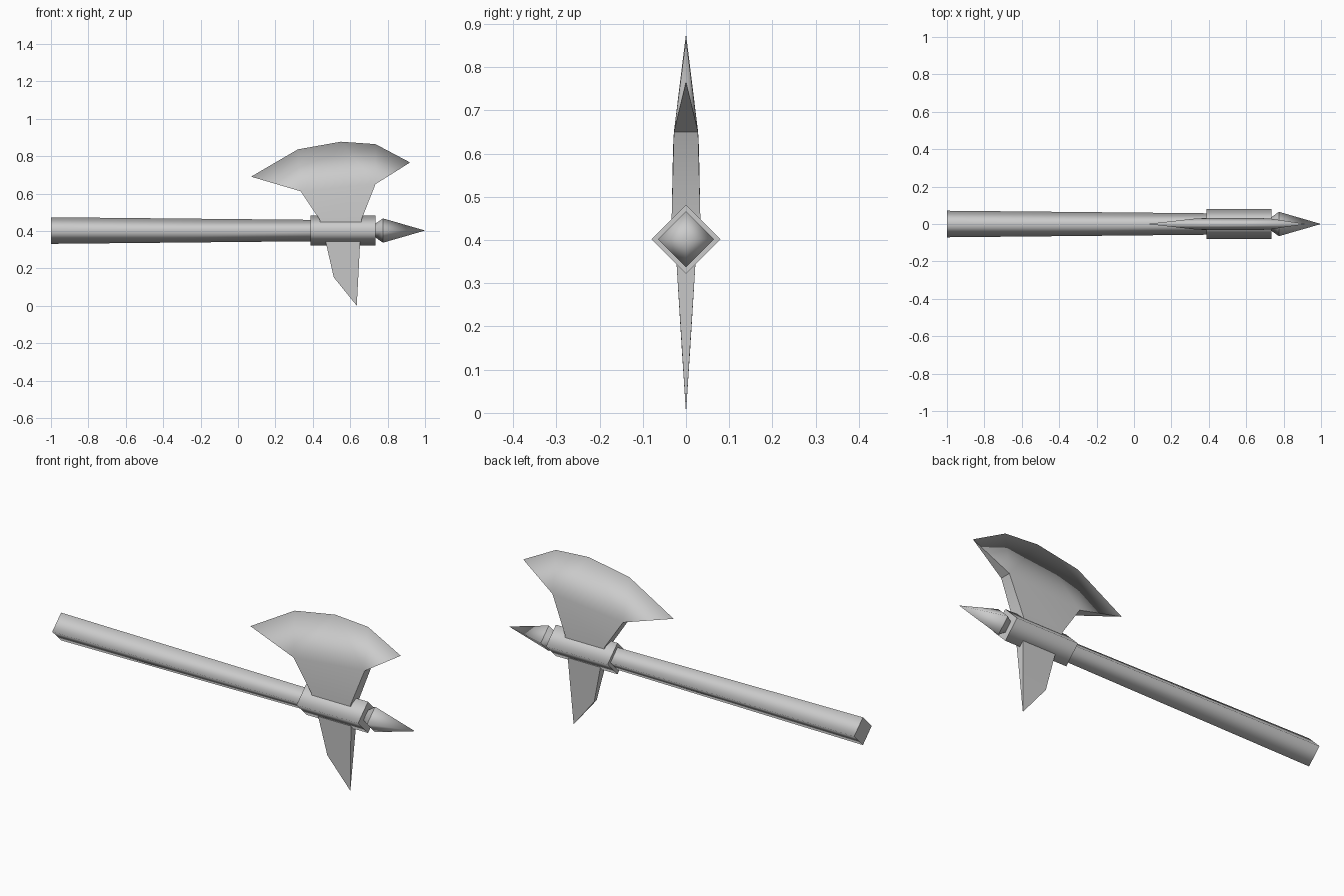
import bpy
import bmesh
from mathutils import Vector

cube = bpy.data.objects.get("Cube")
if cube:
    bpy.data.objects.remove(cube, do_unlink=True)

AXIS_Z = 0.402

steel = bpy.data.materials.new("grey steel")
steel.use_nodes = True
GREY = (0.6, 0.6, 0.6, 1.0)
steel.diffuse_color = GREY
steel.node_tree.nodes["Principled BSDF"].inputs["Base Color"].default_value = GREY


def finish(bm, name):
    bmesh.ops.recalc_face_normals(bm, faces=bm.faces)
    mesh = bpy.data.meshes.new(name)
    bm.to_mesh(mesh)
    bm.free()
    mesh.materials.append(steel)
    obj = bpy.data.objects.new(name, mesh)
    bpy.context.collection.objects.link(obj)
    return obj


def diamond_bar(name, stations):
    """Four-sided bar along x from (x, radius) stations; zero radius is a point."""
    bm = bmesh.new()
    rings = []
    for x, r in stations:
        corners = [(0, r), (r, 0), (0, -r), (-r, 0)]
        rings.append([bm.verts.new((x, y, AXIS_Z + z)) for y, z in corners])
    for a, b in zip(rings, rings[1:]):
        for i in range(4):
            j = (i + 1) % 4
            bm.faces.new((a[i], a[j], b[j], b[i]))
    for ring, (x, r) in zip((rings[0], rings[-1]), (stations[0], stations[-1])):
        if r > 0:
            bm.faces.new(ring)
    bmesh.ops.remove_doubles(bm, verts=bm.verts, dist=0.0001)
    # Rounded shading along the sides, crisp rings at every step
    for f in bm.faces:
        f.smooth = True
    for e in bm.edges:
        if abs(e.verts[0].co.x - e.verts[1].co.x) < 0.0001:
            e.smooth = False
    return finish(bm, name)


def wedge(name, outline, panels):
    """Plate mirrored across y = 0 from (x, z, half thickness) outline points."""
    bm = bmesh.new()
    sides = [[bm.verts.new((x, s * t, z)) for x, z, t in outline] for s in (-1, 1)]
    for side in sides:
        for panel in panels:
            bm.faces.new([side[i] for i in panel])
    n = len(outline)
    for i in range(n):
        j = (i + 1) % n
        if outline[i][2] + outline[j][2] > 0:
            bm.faces.new((sides[0][i], sides[0][j], sides[1][j], sides[1][i]))
    bmesh.ops.remove_doubles(bm, verts=bm.verts, dist=0.0001)
    bmesh.ops.dissolve_degenerate(bm, edges=bm.edges, dist=0.0001)
    for f in bm.faces:
        f.smooth = True
    for e in bm.edges:
        if len(e.link_faces) == 2 and e.calc_face_angle(0) > 0.4:
            e.smooth = False
    return finish(bm, name)


# Handle, socket and end spike
diamond_bar("handle", [(-1.0, 0.071), (0.42, 0.057)])
diamond_bar("socket", [(0.387, 0.08), (0.735, 0.08)])
diamond_bar("spike", [(0.725, 0.035), (0.735, 0.037), (0.775, 0.065), (1.0, 0)])

# Broad blade: thick root tapering to a sharp curved edge
wedge("axe_blade", [
    (0.44, 0.42, 0.033), (0.437, 0.46, 0.033), (0.335, 0.612, 0.03),
    (0.07, 0.69, 0), (0.32, 0.836, 0), (0.55, 0.877, 0),
    (0.735, 0.864, 0), (0.92, 0.766, 0),
    (0.735, 0.65, 0.028), (0.66, 0.46, 0.033), (0.66, 0.42, 0.033),
], [(0, 1, 9, 10), (1, 2, 8, 9), (2, 3, 4), (2, 4, 5), (2, 5, 8), (5, 6, 8), (6, 7, 8)])

# Hooked back beak
wedge("rear_beak", [
    (0.46, 0.38, 0.024), (0.512, 0.152, 0.01), (0.635, 0.0, 0), (0.655, 0.38, 0.024),
], [(0, 1, 3), (1, 2, 3)])
